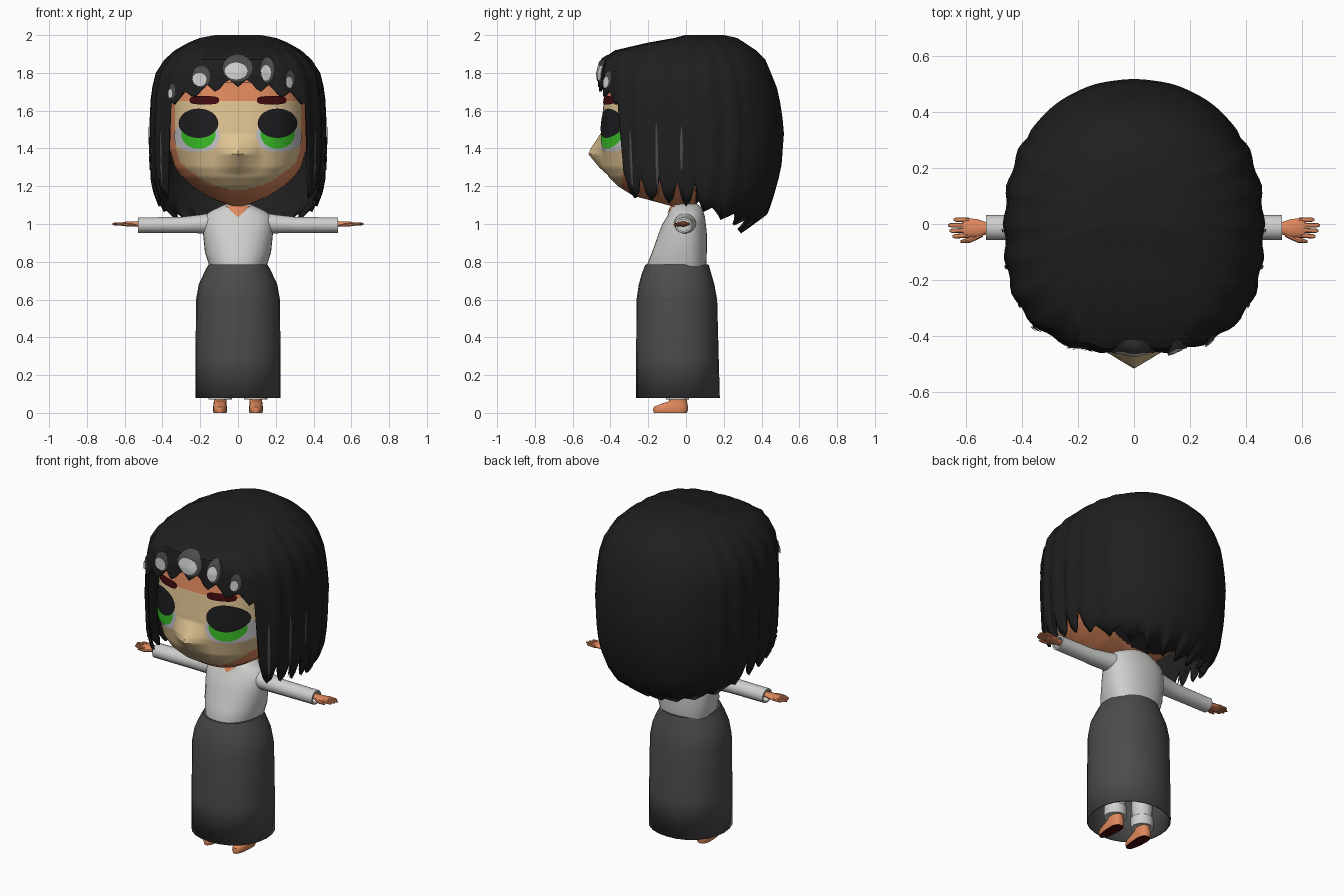
import bpy, bmesh, math
from math import sin, cos, pi, radians

if "Cube" in bpy.data.objects:
    bpy.data.objects.remove(bpy.data.objects["Cube"])

def material(name, r, g, b):
    m = bpy.data.materials.new(name)
    m.diffuse_color = (r, g, b, 1)
    m.use_nodes = True
    m.node_tree.nodes["Principled BSDF"].inputs["Base Color"].default_value = m.diffuse_color
    return m

HAIR = material("hair black", .0135, .0135, .0135)
SHINE = material("hair shine", .63, .63, .63)
SKIN = material("skin", .74, .25, .11)
FACE = material("face beige", .74, .55, .29)
CLOTH = material("shirt white", .62, .62, .61)
SKIRT = material("skirt grey", .072, .072, .072)
GREEN = material("iris green", .04, .5, .02)
PUPIL = material("pupil black", .012, .012, .014)
MAROON = material("brow maroon", .05, .003, .004)
WHITE = material("eye white", .54, .54, .57)

def finish(name, bm, mats, mirror=False, thick=0, angle=40, recalc=True):
    if recalc:
        bmesh.ops.recalc_face_normals(bm, faces=bm.faces[:])
    me = bpy.data.meshes.new(name)
    bm.to_mesh(me)
    bm.free()
    for m in mats:
        me.materials.append(m)
    ob = bpy.data.objects.new(name, me)
    bpy.context.collection.objects.link(ob)
    bpy.ops.object.select_all(action='DESELECT')
    ob.select_set(True)
    bpy.context.view_layer.objects.active = ob
    bpy.ops.object.shade_smooth_by_angle(angle=radians(angle))
    if thick:
        s = ob.modifiers.new("thickness", 'SOLIDIFY')
        s.thickness, s.offset = thick, -1
    if mirror:
        ob.modifiers.new("mirror", 'MIRROR')
    return ob

# A form is a stack of rounded sections: rows of (z, half width, front, back)
class Form:
    def __init__(self, rows, p=2, back_p=None, cx=0, cy=0, wave=0):
        self.rows, self.p, self.back_p = sorted(rows), p, back_p or p
        self.cx, self.cy, self.wave = cx, cy, wave

    def at(self, z):
        R = self.rows
        z = min(max(z, R[0][0]), R[-1][0])
        for a, b in zip(R, R[1:]):
            if z <= b[0]:
                t = (z - a[0]) / (b[0] - a[0])
                return [u + (v - u) * t for u, v in zip(a, b)][1:]

    def point(self, a, z, off=0):          # a = 0 faces the front
        w, f, b = self.at(z)
        s, c = sin(a), cos(a)
        p = self.p if c > 0 else self.back_p
        r = (abs(s) ** p + abs(c) ** p) ** (-1 / p)
        if c > -.6:                        # locks wave at the front and sides only
            r *= 1 + self.wave * cos(a * 24)
        x, y = w * r * s, -(f if c > 0 else b) * r * c
        k = 1 + off / max(math.hypot(x, y), .01)
        return (self.cx + x * k, self.cy + y * k, z)

    def angle(self, x, z):
        w, f, b = self.at(z)
        t = max(-.99, min(.99, x / w))
        return math.atan2(t, (1 - abs(t) ** self.p) ** (1 / self.p))

def skin_rings(bm, rings, cap0=True, cap1=True):
    vs = [[bm.verts.new(c) for c in r] for r in rings]
    n = len(vs[0])
    for a, b in zip(vs, vs[1:]):
        for i in range(n):
            j = (i + 1) % n
            bm.faces.new((a[i], a[j], b[j], b[i]))
    if cap0:
        bm.faces.new(vs[0])
    if cap1:
        bm.faces.new(vs[-1])

def loft(form, n, zs=None, cap0=True, cap1=True):
    bm = bmesh.new()
    zs = zs or [r[0] for r in form.rows]
    skin_rings(bm, [[form.point(2 * pi * i / n, z) for i in range(n)] for z in zs], cap0, cap1)
    return bm

# Thin decal following a form; outline is in (x, z) or, if polar, (angle, z)
def decal(name, mat, form, cx, cz, outline, off, mirror=False, polar=False):
    bm = bmesh.new()
    def pt(u, v):
        a = cx + u if polar else form.angle(cx + u, cz + v)
        return bm.verts.new(form.point(a, cz + v, off))
    rings = [[pt(u * k, v * k) for u, v in outline] for k in (1, .75, .5, .25)]
    mid, n = pt(0, 0), len(outline)
    for i in range(n):
        j = (i + 1) % n
        for a, b in zip(rings, rings[1:]):
            bm.faces.new((a[i], a[j], b[j], b[i]))
        bm.faces.new((rings[-1][i], rings[-1][j], mid))
    finish(name, bm, [mat], mirror, recalc=False)

def oval(w, h, n=24, power=1.0):
    def q(t):
        return math.copysign(abs(t) ** power, t)
    return [(w * q(cos(2 * pi * i / n)), h * q(sin(2 * pi * i / n))) for i in range(n)]

# Tube along x through sections (x, y, z, radius y, radius z)
def tube(name, mat, secs, n=14):
    bm = bmesh.new()
    skin_rings(bm, [[(x, y + ry * cos(2 * pi * i / n), z + rz * sin(2 * pi * i / n))
                     for i in range(n)] for x, y, z, ry, rz in secs])
    finish(name, bm, [mat], mirror=True)

# Head with pointed nose, beige face area and hair-covered nape
head = Form([(1.09, .02, .06, .03), (1.12, .10, .17, .07), (1.15, .17, .28, .12),
             (1.2, .245, .36, .2), (1.25, .30, .41, .25), (1.3, .335, .435, .28),
             (1.4, .365, .455, .32), (1.5, .37, .45, .34), (1.65, .37, .435, .35),
             (1.75, .35, .42, .33), (1.85, .25, .3, .25), (1.89, .15, .2, .15)], p=2.7)
bm = loft(head, 160, [1.09 + .01 * i for i in range(81)])
for f in bm.faces:
    c = f.calc_center_median()
    if c.y < -.27 and abs(c.x) < .33 and 1.18 + .17 * (c.x / .33) ** 2 < c.z < 1.65:
        f.material_index = 1
    elif c.y > .05:
        f.material_index = 2
for v in bm.verts:
    if v.co.y < 0:
        v.co.y -= .068 * max(0, 1 - abs(v.co.x) / .12) * max(0, 1 - abs(v.co.z - 1.37) / .11)
finish("head", bm, [SKIN, FACE, HAIR])

# Eyes and brows
decal("eye_white", WHITE, head, .215, 1.463, oval(.12, .08, power=.8), .003, True)
decal("iris", GREEN, head, .207, 1.475, oval(.09, .077), .006, True)
decal("pupil", PUPIL, head, .205, 1.533, oval(.103, .078), .009, True)
decal("brow", MAROON, head, .175, 1.655, oval(.077, .022, power=.6), .008, True)

# Hair shell with jagged fringe, side strands and a long rounded back
hair = Form([(.94, .27, .30, .28), (1.05, .39, .40, .43), (1.1, .42, .42, .45),
             (1.2, .455, .44, .48), (1.3, .46, .45, .505), (1.5, .465, .46, .52),
             (1.7, .455, .46, .49), (1.8, .43, .46, .45), (1.87, .385, .445, .42),
             (1.92, .33, .37, .37), (1.96, .26, .2, .31), (1.985, .2, .06, .27),
             (2.0, .12, .005, .2)], p=2.8, back_p=2.15, wave=.012)

def tri(a, w):
    return abs(2 * ((a % w) / w) - 1)

def hem(deg):
    d = abs(deg)
    if d < 47:
        return 1.725 - .11 * d / 50 + .06 * tri(deg + 7, 14)
    if d < 100:
        return 1.14 - .06 * (d - 50) / 50 + .13 * tri(d, 12) ** 2
    return 1.05 - .1 * min(1, (d - 100) / 60) + .05 * tri(d, 18)

rings = []
crown = [2.0, 1.985, 1.96, 1.92, 1.87, 1.8]
for row in range(6 + 10):
    ring = []
    for i in range(120):
        deg = i * 3 - 180
        low = hem(deg)
        z = crown[row] if row < 6 else 1.8 + (low - 1.8) * (row - 5) / 10
        ring.append(hair.point(radians(deg), z))
    rings.append(ring)
bm = bmesh.new()
skin_rings(bm, rings, True, False)
finish("hair", bm, [HAIR], thick=.015)

# Shine spots on the fringe: grey surround and pale centre
for x, z, w, h in ((-.01, 1.81, .06, .045), (-.2, 1.765, .035, .035), (.145, 1.80, .028, .042),
                   (.265, 1.75, .02, .03), (-.35, 1.69, .01, .025)):
    decal("fringe_shade", SKIRT, hair, x + .008, z + .015, oval(w * 1.3, h * 1.6, 16), .006)
    decal("fringe_shine", SHINE, hair, x, z, oval(w, h, 16), .01)

# Grey streaks down the side strands
for deg, z, h in ((54, 1.35, .16), (71, 1.34, .2), (87, 1.4, .12)):
    decal("strand_streak", SKIRT, hair, radians(deg), z, oval(.016, h, 12), .006, True, True)

# Torso, collar opening and neck
torso = Form([(.74, .145, .2, .1), (.78, .152, .208, .108), (.85, .175, .18, .11),
              (.95, .185, .145, .11), (1.0, .187, .125, .105), (1.04, .18, .1, .1),
              (1.065, .15, .09, .092), (1.09, .1, .08, .08), (1.105, .065, .06, .06)], p=2.2)
finish("shirt", loft(torso, 32), [CLOTH], angle=60)
decal("collar_opening", SKIN, torso, 0, 1.065,
      [(-.06, .03), (-.03, .03), (0, .03), (.03, .03), (.06, .03), (.03, 0), (0, -.03), (-.03, 0)], .005)
finish("neck", loft(Form([(1.0, .055, .055, .055), (1.2, .06, .06, .06)]), 20), [SKIN])

# Sleeves with open cuffs
tube("sleeve", CLOTH, [(.1, 0, 1.005, .065, .06), (.2, -.008, 1.0, .055, .05),
                       (.3, -.013, .995, .045, .043), (.53, -.013, .994, .045, .041),
                       (.53, -.013, .994, .034, .031), (.48, -.013, .994, .034, .031)], 18)

# Hands
tube("palm", SKIN, [(.47, -.015, 1.0, .022, .016), (.53, -.015, 1.0, .022, .015),
                    (.56, -.016, 1.0, .033, .014), (.6, -.013, 1.0, .035, .012),
                    (.612, -.013, 1.0, .03, .008)])
for i, tip in enumerate((.65, .66, .665, .645)):
    y = -.04 + .018 * i
    tube("finger", SKIN, [(.59, y, 1.0, .009, .009), (tip - .01, y * 1.1, 1.0, .008, .007),
                          (tip, y * 1.1, 1.0, .004, .004)], 8)
tube("thumb", SKIN, [(.54, -.033, .998, .013, .01), (.585, -.056, .996, .011, .009),
                     (.62, -.063, .996, .005, .005)], 8)

# Long skirt, open at the hem
skirt = Form([(.785, .157, .17, .165), (.74, .18, .188, .178), (.68, .208, .205, .195),
              (.6, .222, .217, .21), (.3, .225, .219, .218), (.08, .225, .22, .224)], p=2.15, cy=-.045)
finish("skirt", loft(skirt, 24, cap0=False), [SKIRT], thick=.008)

# Trouser legs and feet with dark soles
leg = Form([(.07, .062, .062, .062), (.13, .062, .062, .062), (.135, .055, .055, .055),
            (.6, .07, .07, .07)], cx=.095, cy=-.045)
finish("trouser_leg", loft(leg, 20), [CLOTH], mirror=True)
foot = Form([(0, .034, .125, .05), (.015, .038, .13, .055), (.032, .037, .125, .055),
             (.048, .034, .085, .053), (.062, .033, .045, .05), (.1, .033, .04, .045)],
            p=2.4, cx=.095, cy=-.045)
bm = loft(foot, 24)
for f in bm.faces:
    if f.calc_center_median().z < .004:
        f.material_index = 1
finish("foot", bm, [SKIN, MAROON], mirror=True)
